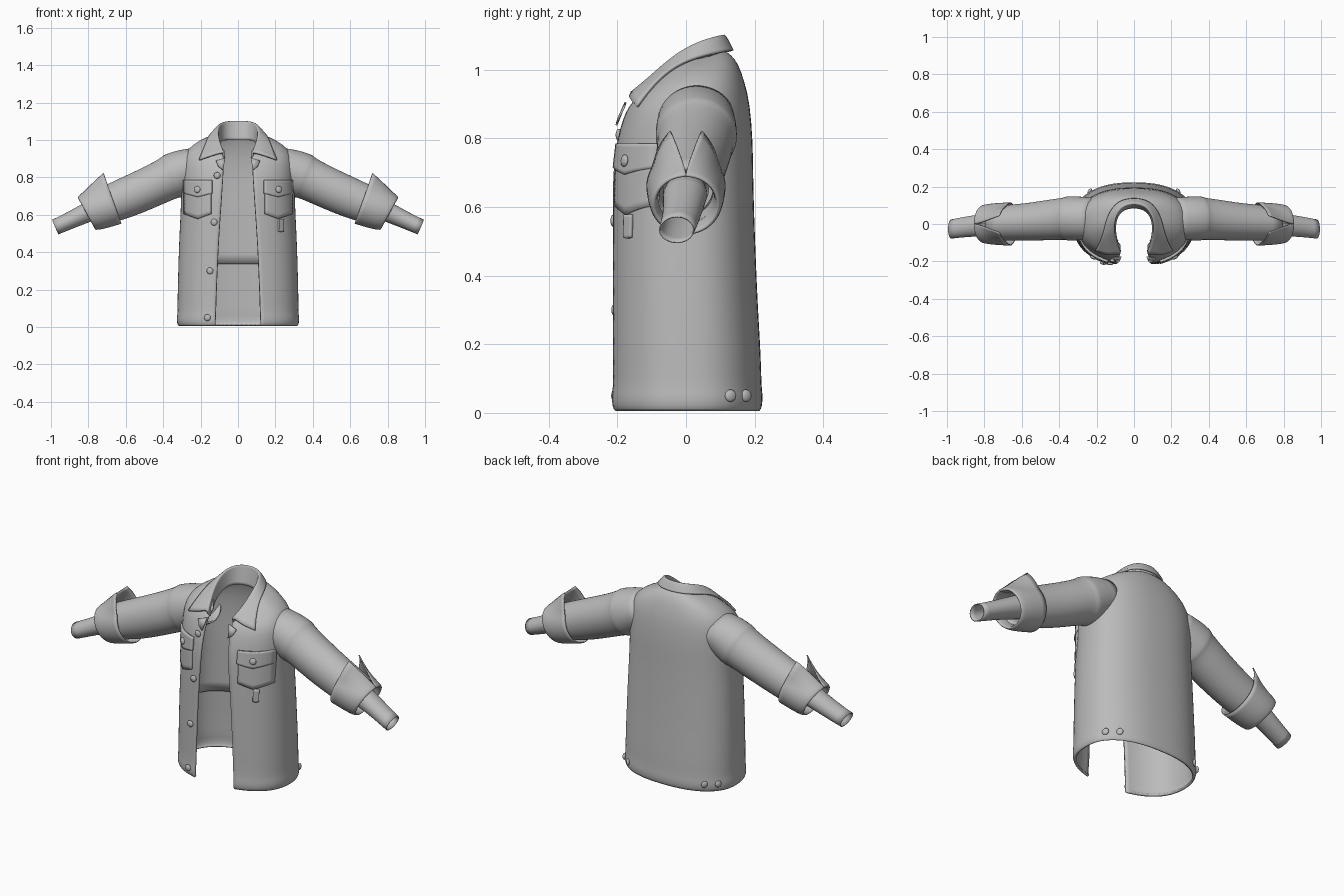
import bpy, bmesh, math
from mathutils import Vector

if "Cube" in bpy.data.objects:
    bpy.data.objects.remove(bpy.data.objects["Cube"])

cloth = bpy.data.materials.new("grey_cloth")
cloth.diffuse_color = (0.5, 0.5, 0.5, 1)
cloth.use_nodes = True
cloth.node_tree.nodes["Principled BSDF"].inputs["Base Color"].default_value = cloth.diffuse_color


def make(name, rows, wrap=False, mirror=False, sub=0, thick=0.0, offset=-1):
    """Skin a grid of points into a smooth cloth sheet."""
    bm = bmesh.new()
    vs = [[bm.verts.new(p) for p in r] for r in rows]
    n = len(rows[0])
    for r in range(len(rows) - 1):
        for c in range(n if wrap else n - 1):
            d = (c + 1) % n
            bm.faces.new((vs[r][c], vs[r][d], vs[r + 1][d], vs[r + 1][c]))
    me = bpy.data.meshes.new(name)
    bm.to_mesh(me)
    bm.free()
    me.materials.append(cloth)
    ob = bpy.data.objects.new(name, me)
    bpy.context.collection.objects.link(ob)
    me.shade_smooth()
    if mirror:
        m = ob.modifiers.new("mirror", 'MIRROR')
        m.use_mirror_merge = False
    if sub:
        s = ob.modifiers.new("smooth", 'SUBSURF')
        s.levels = s.render_levels = sub
        s.boundary_smooth = 'PRESERVE_CORNERS'
    if thick:
        s = ob.modifiers.new("thickness", 'SOLIDIFY')
        s.thickness, s.offset = thick, offset
    return ob


# Torso rings: half width, front y, back y, opening x, front z, side z, back z
N = 2.35
RINGS = [
    (.318, -.217, .215, .122, .006, .006, .006),
    (.327, -.226, .223, .122, .018, .018, .018),
    (.328, -.226, .224, .122, .055, .055, .055),
    (.323, -.222, .220, .120, .075, .075, .075),
    (.324, -.222, .219, .118, .16, .16, .16),
    (.320, -.222, .210, .112, .30, .30, .30),
    (.316, -.221, .204, .106, .44, .44, .44),
    (.308, -.220, .198, .095, .60, .60, .60),
    (.304, -.218, .196, .088, .70, .70, .70),
    (.304, -.207, .195, .082, .79, .79, .79),
    (.300, -.186, .187, .078, .86, .89, .90),
    (.275, -.172, .171, .076, .887, .950, .965),
    (.205, -.163, .152, .075, .90, .998, .01 + 1.01),
    (.145, -.153, .130, .073, .907, 1.022, 1.045),
    (.112, -.145, .113, .071, .912, 1.032, 1.055),
]


def ring(k, inset=0.0, start=None, cols=44):
    a, yf, yb, xo, zf, zs, zb = k
    a, yf, yb = a - inset, yf + inset, yb - inset
    yc = .01
    t0 = math.asin((xo / a) ** (N / 2)) if start is None else start
    out = []
    for i in range(cols + 1):
        t = t0 + (2 * math.pi - 2 * t0) * i / cols
        s, c = math.sin(t), math.cos(t)
        x = a * math.copysign(abs(s) ** (2 / N), s)
        k2 = abs(c) ** (2 / N)
        y = yc - (yc - yf) * k2 if c > 0 else yc + (yb - yc) * k2
        z = zs + ((zf if c > 0 else zb) - zs) * abs(c) ** 1.3
        out.append((x, y, z))
    return out


def front_y(x, z):
    """Front of the torso at x, z (below the chest)."""
    for p, q in zip(RINGS, RINGS[1:]):
        if p[4] <= z <= q[4]:
            f = (z - p[4]) / (q[4] - p[4])
            a, yf = (p[i] + (q[i] - p[i]) * f for i in (0, 1))
            return .01 - (.01 - yf) * max(0, 1 - (abs(x) / a) ** N) ** (1 / N)
    return -.2


make("jacket_body", [ring(k) for k in RINGS], sub=1, thick=.012)

# Lining hanging inside the back
low = (.319, -.222, .208, .11, .338, .338, .338)
make("back_lining", [ring(k, .028, .75) for k in [low] + RINGS[6:14]], sub=1, thick=.006)


def tube(stations, n=24, slope=23):
    """Rings along the arm: x, y, z, height radius, depth radius."""
    a = math.radians(slope)
    u = Vector((math.sin(a), 0, math.cos(a)))
    rows = []
    for x, y, z, ru, ry in stations:
        c = Vector((x, y, z))
        rows.append([c + u * ru * math.cos(t) - Vector((0, ry * math.sin(t), 0))
                     for t in (2 * math.pi * i / n for i in range(n))])
    return rows


# Sleeves with a raised armhole seam
make("sleeve", tube([
    (.21, .03, .865, .10, .11), (.29, .03, .835, .118, .118), (.345, .03, .808, .123, .120),
    (.358, .03, .802, .122, .119), (.368, .029, .797, .116, .113), (.45, .022, .757, .112, .110),
    (.55, .013, .712, .110, .102), (.65, .008, .670, .106, .097), (.76, .003, .630, .094, .092),
]), wrap=True, mirror=True, sub=1, thick=.01)

# Narrow inner sleeves
make("inner_sleeve", tube([
    (.72, .0, .652, .062, .068), (.84, -.008, .597, .050, .058), (.92, -.018, .559, .045, .054),
    (.9775, -.027, .534, .043, .052)]), wrap=True, mirror=True, sub=1, thick=.004)

# Turned-back cuffs, split on top with two raised corners
D, U = Vector((.94, 0, -.34)), Vector((.34, 0, .94))
CUFF = [  # distance along arm, radius, slit half angle, corner lift
    (-.003, .116, .27, .062), (.045, .114, .20, .040), (.09, .111, .12, .018),
    (.125, .107, .04, .004), (.15, .102, .004, 0), (.158, .094, .002, 0),
    (.148, .086, .002, 0), (.09, .080, .002, 0), (.02, .078, .002, 0)]
rows = []
for s, r, gap, lift in CUFF:
    row = []
    for i in range(37):
        t = gap + (2 * math.pi - 2 * gap) * i / 36
        near = max(0, 1 - (min(t, 2 * math.pi - t) - gap) / .75)
        rr = r + lift * near ** 1.3
        tilt = .014 * math.cos(t) * max(0, s) / .15
        row.append(Vector((.665, .0, .66)) + D * (s + tilt) + U * rr * math.cos(t)
                   - Vector((0, rr * math.sin(t), 0)))
    rows.append(row)
make("cuff", rows, mirror=True, sub=1, thick=.006)

# Folded collar: neck base, fold and outer edge from the back to the front tip
BASE = [(0, .092, 1.0), (.06, .08, 1.0), (.098, .035, .995), (.104, -.04, .965), (.09, -.10, .925), (.074, -.145, .900)]
FOLD = [(0, .115, 1.100), (.07, .097, 1.097), (.105, .035, 1.080), (.112, -.035, 1.040), (.10, -.10, .980), (.078, -.160, .932)]
EDGE = [(0, .140, 1.055), (.088, .122, 1.055), (.138, .05, 1.042), (.158, -.03, 1.015), (.180, -.095, .960), (.207, -.143, .893)]


def both(h):
    return [(-x, y, z) for x, y, z in h[:0:-1]] + h


def blend(p, q, f, up=0.0):
    return [tuple(Vector(a).lerp(b, f) + Vector((0, 0, up))) for a, b in zip(p, q)]


EDGE_IN = blend(FOLD, EDGE, .5, .004)
EDGE_IN[-1] = (.14, -.168, .918)
FRONT = EDGE[:]
make("collar", [both(h) for h in (BASE, blend(BASE, FOLD, .6), blend(BASE, FOLD, .93), FOLD,
                                   blend(FOLD, EDGE, .15, .003), EDGE_IN, FRONT)],
     sub=2, thick=.010, offset=0)

# Small lapel corners below the collar
make("lapel_corner", [[(.068, -.176, .905), (.118, -.182, .888)],
                      [(.080, -.203, .838), (.105, -.197, .858)]],
     mirror=True, thick=.006, offset=0)


# Chest pockets: pointed patch plus a flap over its top
def patch(name, x0, x1, top, side, mid, lift, thick, mirror=True):
    rows = []
    for j in range(9):
        row = []
        for i in range(11):
            x = x0 + (x1 - x0) * i / 10
            bot = side + (mid - side) * (1 - abs(i - 5) / 5)
            z = bot + (top - bot) * j / 8
            row.append((x, front_y(x, z) - lift, z))
        rows.append(row)
    make(name, rows, mirror=mirror, thick=thick)


patch("pocket", .145, .292, .77, .605, .578, .008, .012)
patch("pocket_flap", .140, .294, .785, .715, .695, .014, .014)
patch("pocket_tab", .220, .246, .578, .512, .508, .014, .016, mirror=False)


# Domed metal buttons
def button(name, pos, normal, r=.018):
    bpy.ops.mesh.primitive_uv_sphere_add(segments=16, ring_count=8, radius=r, location=pos)
    ob = bpy.context.object
    ob.name = name
    ob.scale = (1, 1, .5)
    ob.rotation_euler = Vector(normal).to_track_quat('Z', 'Y').to_euler()
    ob.data.materials.append(cloth)
    ob.data.shade_smooth()


for x, z in ((-.112, .81), (-.128, .56), (-.150, .30), (-.164, .05)):
    button("front_button", (x, front_y(x, z) - .004, z), (x * .6, -1, 0))
for side in (-1, 1):
    x = .218 * side
    button("pocket_button", (x, front_y(x, .735) - .017, .735), (x * 2, -1, .1))
    for y in (.13, .175):
        c = ((y - .01) / .214) ** N
        xs = .328 * (1 - c) ** (1 / N)
        button("hem_button", (side * (xs + .002), y, .05), (side, (y - .01) * 4, 0))
